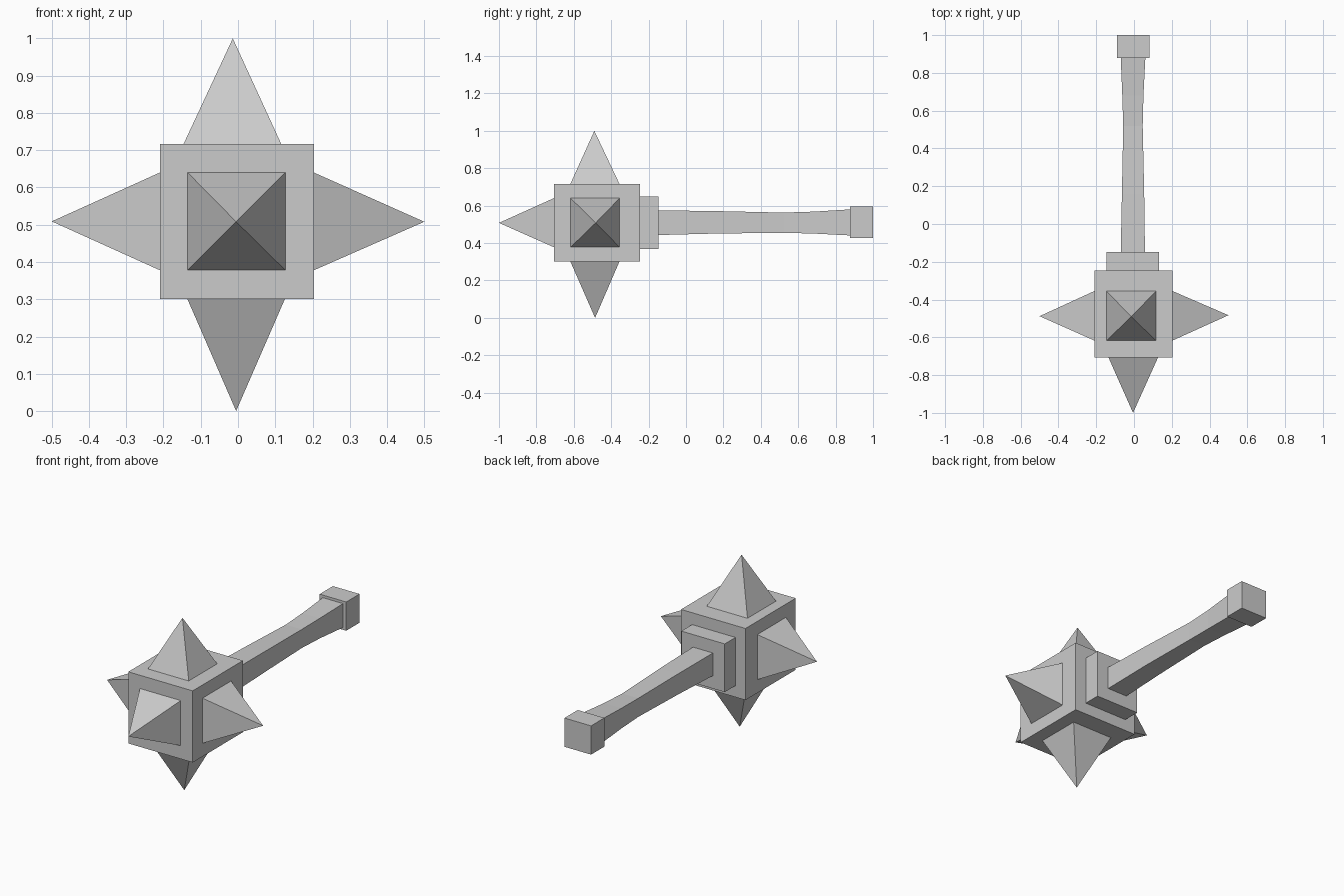
import bpy
import bmesh
from mathutils import Vector

cube = bpy.data.objects.get("Cube")
if cube:
    bpy.data.objects.remove(cube, do_unlink=True)

GREY = (0.6, 0.6, 0.6, 1.0)
stone = bpy.data.materials.new("stone_grey")
stone.use_nodes = True
stone.diffuse_color = GREY
stone.node_tree.nodes["Principled BSDF"].inputs["Base Color"].default_value = GREY


def finish(name, bm):
    """Turn a bmesh into a flat-shaded grey object."""
    bmesh.ops.recalc_face_normals(bm, faces=bm.faces)
    mesh = bpy.data.meshes.new(name)
    bm.to_mesh(mesh)
    bm.free()
    mesh.materials.append(stone)
    obj = bpy.data.objects.new(name, mesh)
    bpy.context.collection.objects.link(obj)


def square_bar(name, sections):
    """Loft rectangles (y, x_min, x_max, z_min, z_max) along y."""
    bm = bmesh.new()
    rings = []
    for y, x0, x1, z0, z1 in sections:
        corners = ((x0, z0), (x1, z0), (x1, z1), (x0, z1))
        rings.append([bm.verts.new((x, y, z)) for x, z in corners])
    for a, b in zip(rings, rings[1:]):
        for i in range(4):
            j = (i + 1) % 4
            bm.faces.new((a[i], a[j], b[j], b[i]))
    bm.faces.new(rings[0])
    bm.faces.new(rings[-1])
    finish(name, bm)


def spike(name, base, tip, axis, half=0.131):
    """Four-sided pyramid on a square base lying across the given axis."""
    bm = bmesh.new()
    u, v = [Vector([half if i == k else 0 for i in range(3)])
            for k in range(3) if k != axis]
    ring = [bm.verts.new(Vector(base) + u * s + v * t)
            for s, t in ((-1, -1), (1, -1), (1, 1), (-1, 1))]
    apex = bm.verts.new(tip)
    bm.faces.new(ring)
    for i in range(4):
        bm.faces.new((ring[i], ring[(i + 1) % 4], apex))
    finish(name, bm)


# Hammer head block, collar and pommel
square_bar("head_block", [(y, -0.21, 0.204, 0.301, 0.717) for y in (-0.707, -0.246)])
square_bar("collar", [(y, -0.146, 0.133, 0.368, 0.648) for y in (-0.246, -0.147)])
square_bar("pommel", [(y, -0.09, 0.081, 0.428, 0.595) for y in (0.878, 1.0)])

# Handle, waisted towards the rear
square_bar("handle", [
    (-0.147, -0.070, 0.058, 0.443, 0.575),
    (0.16, -0.064, 0.054, 0.451, 0.571),
    (0.52, -0.057, 0.046, 0.455, 0.563),
    (0.68, -0.062, 0.050, 0.451, 0.568),
    (0.878, -0.070, 0.060, 0.441, 0.580),
])

# Spikes on the five free sides
spike("front_spike", (-0.004, -0.707, 0.509), (-0.005, -1.0, 0.508), 1)
spike("left_spike", (0.204, -0.486, 0.509), (0.5, -0.483, 0.508), 0)
spike("right_spike", (-0.21, -0.486, 0.509), (-0.5, -0.488, 0.509), 0)
spike("top_spike", (-0.015, -0.487, 0.717), (-0.014, -0.490, 1.0), 2)
spike("bottom_spike", (-0.005, -0.487, 0.301), (-0.005, -0.486, 0.0), 2)
